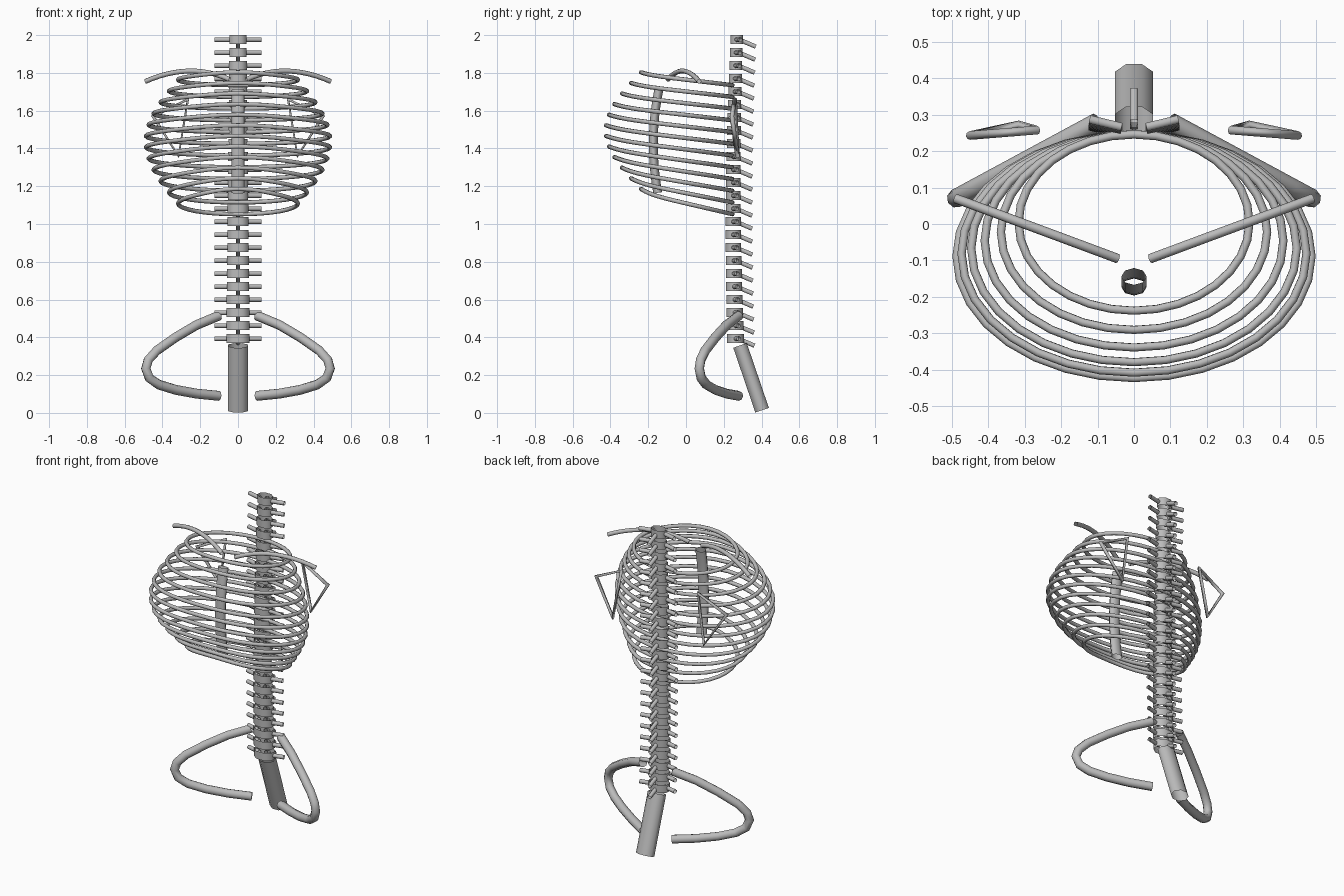
import bpy
import math
from mathutils import Vector, Matrix

cube = bpy.data.objects.get("Cube")
if cube:
    bpy.data.objects.remove(cube)

bone = bpy.data.materials.new("bone_grey")
bone.use_nodes = True
GREY = (0.5, 0.5, 0.5, 1)
bone.diffuse_color = GREY
bone.node_tree.nodes["Principled BSDF"].inputs["Base Color"].default_value = GREY


def tube(name, points, radius, closed=False, x_scale=1.0):
    """Hollow eight-sided tube along a path."""
    curve = bpy.data.curves.new(name, 'CURVE')
    curve.dimensions = '3D'
    curve.bevel_depth = radius
    curve.bevel_resolution = 2
    spline = curve.splines.new('POLY')
    spline.points.add(len(points) - 1)
    for p, co in zip(spline.points, points):
        p.co = (*co, 1)
    spline.use_cyclic_u = closed
    spline.use_smooth = True
    curve.materials.append(bone)
    obj = bpy.data.objects.new(name, curve)
    obj.scale.x = x_scale
    bpy.context.collection.objects.link(obj)


def rod(name, a, b, radius, sides=8, depth=1.0):
    """Open-ended smooth prism from a to b, flattened front to back by depth."""
    a, b = Vector(a), Vector(b)
    axis = b - a
    bpy.ops.mesh.primitive_cylinder_add(vertices=sides, radius=radius,
                                        depth=axis.length, end_fill_type='NOTHING')
    obj = bpy.context.object
    obj.name = name
    obj.data.transform(Matrix.Rotation(math.pi / sides, 4, 'Z'))
    obj.data.transform(Matrix.Diagonal((1, depth, 1, 1)))
    if abs(axis.x) < 1e-6:
        turn = Matrix.Rotation(math.atan2(-axis.y, axis.z), 4, 'X')
    else:
        turn = axis.to_track_quat('Z', 'Y').to_matrix().to_4x4()
    obj.data.transform(turn)
    obj.location = (a + b) / 2
    obj.data.materials.append(bone)
    obj.data.shade_smooth()


def arc(a, m, b, steps=12):
    """Smooth path from a to b through m."""
    a, m, b = Vector(a), Vector(m), Vector(b)
    c = 2 * m - (a + b) / 2
    ts = [i / steps for i in range(steps + 1)]
    return [a * (1 - t) ** 2 + c * 2 * t * (1 - t) + b * t * t for t in ts]


# Spine: hollow vertebrae with side and rear processes
COUNT = 24
for i in range(COUNT):
    t = i / (COUNT - 1)
    z = 1.976 - 1.583 * t
    y = 0.25 + 0.016 * ((z - 1.1) / 0.8) ** 2
    r = 0.049 + 0.018 * t
    rod("vertebra", (0, y, z - 0.024), (0, y, z + 0.024), r, depth=0.72)
    for side in (-1, 1):
        rod("transverse_process", (side * 0.034, y - 0.003, z),
            (side * 0.122, y + 0.018, z), 0.0125)
    rod("spinous_process", (0, y + 0.013, z), (0, y + 0.1, z - 0.037), 0.0125)

# Sacrum
rod("sacrum", (0, 0.286, 0.357), (0, 0.403, 0.014), 0.057, depth=0.72)

# Ribs: closed rings rising to the front, with a slight upturn at the tip
RIBS, SEGMENTS, BACK = 12, 32, 0.246
for i in range(RIBS):
    t = i / (RIBS - 1)
    swell = math.sin(math.pi * t)
    width = 0.317 + 0.172 * swell
    front = -0.238 - 0.187 * swell
    z_back = 1.735 - 0.683 * t
    rise = 0.068 + 0.066 * t
    ring = []
    for k in range(SEGMENTS):
        angle = 2 * math.pi * k / SEGMENTS
        u = (1 - math.cos(angle)) / 2
        ring.append((width * math.sin(angle), BACK + (front - BACK) * u,
                     z_back + rise * (0.84 * u + 0.16 * u ** 10)))
    tube("rib", ring, 0.0115, closed=True)

# Sternum
tube("sternum", arc((0, -0.144, 1.71), (0, -0.173, 1.44), (0, -0.15, 1.165)),
     0.0235, x_scale=1.48)

# Paired bones
PELVIS = [(0.1, 0.515), (0.22, 0.465), (0.33, 0.4), (0.43, 0.33), (0.475, 0.28),
          (0.488, 0.235), (0.47, 0.185), (0.42, 0.15), (0.33, 0.122), (0.22, 0.102),
          (0.1, 0.09)]
for side, label in ((1, "left"), (-1, "right")):
    tube(label + "_clavicle", arc((side * 0.045, -0.095, 1.765),
         (side * 0.26, -0.015, 1.81), (side * 0.49, 0.07, 1.755)), 0.013)
    tube(label + "_scapula", [(side * 0.265, 0.258, 1.66), (side * 0.45, 0.243, 1.57),
         (side * 0.315, 0.272, 1.36)], 0.012, closed=True)
    tube(label + "_hip_bone",
         [(side * x, 0.28 - 0.54 * (x - 0.1), z) for x, z in PELVIS], 0.026)
